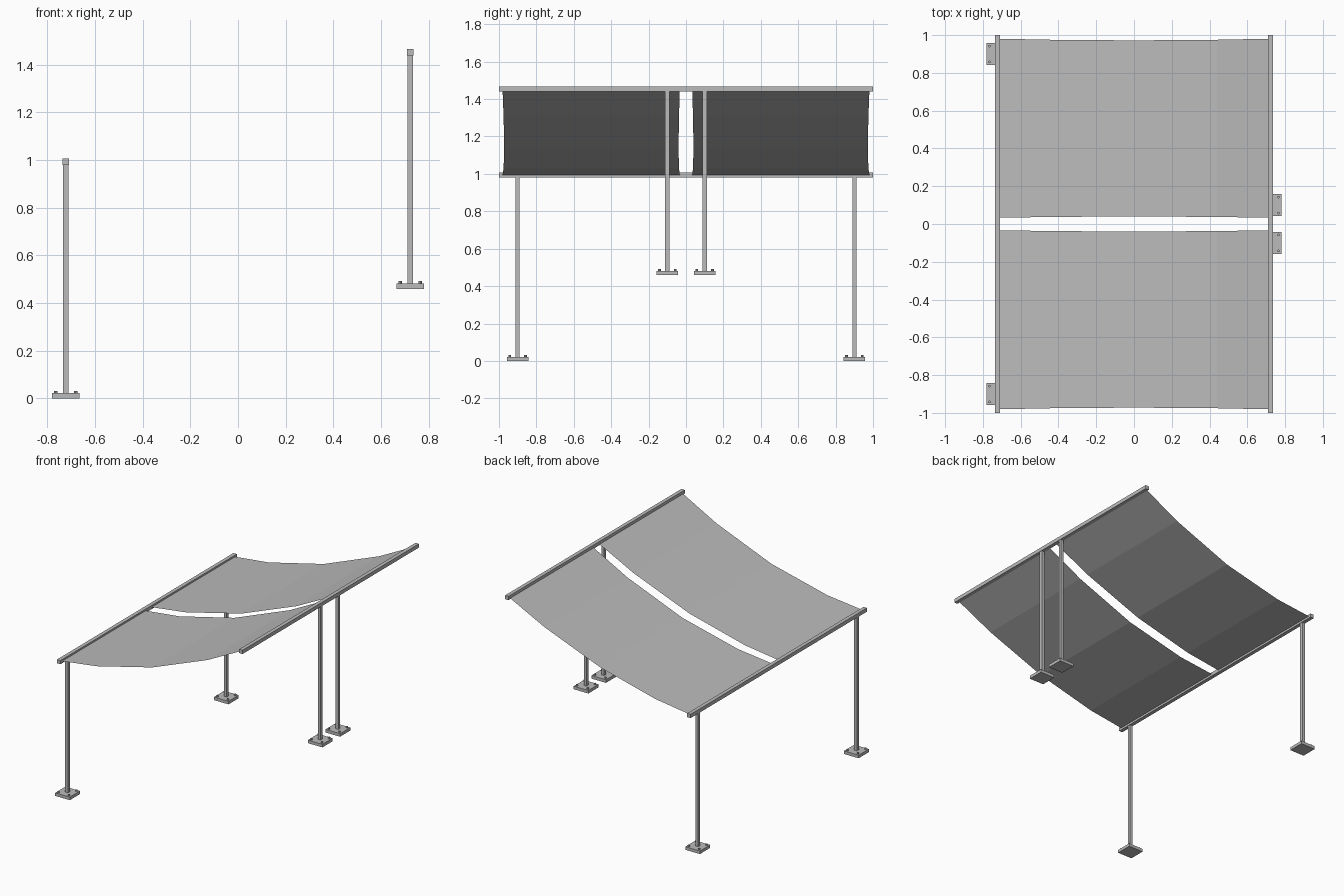
import bpy
import bmesh
from mathutils import Matrix, Vector

cube = bpy.data.objects.get("Cube")
if cube:
    bpy.data.objects.remove(cube, do_unlink=True)

grey = bpy.data.materials.new("light_grey")
grey.use_nodes = True
COLOUR = (0.5, 0.5, 0.5, 1.0)
grey.diffuse_color = COLOUR
grey.node_tree.nodes["Principled BSDF"].inputs["Base Color"].default_value = COLOUR


def finish(name, bm):
    mesh = bpy.data.meshes.new(name)
    bm.to_mesh(mesh)
    bm.free()
    mesh.materials.append(grey)
    obj = bpy.data.objects.new(name, mesh)
    bpy.context.scene.collection.objects.link(obj)
    return obj


def box(name, low, high):
    low, high = Vector(low), Vector(high)
    bm = bmesh.new()
    place = Matrix.Translation((low + high) / 2) @ Matrix.Diagonal((*(high - low), 1))
    bmesh.ops.create_cube(bm, size=1, matrix=place)
    return finish(name, bm)


FRAME_X = 0.723      # beam and post centre lines
BEAM = 0.0135        # half thicknesses
POST = 0.011
PLATE = 0.058
PLATE_TOP = 0.022
BEAM_LOW, BEAM_HIGH = 0.98, 1.007
RISE = 0.46          # height of the raised side


def bolts(name, x, y, z):
    bm = bmesh.new()
    for dx in (-0.042, 0.042):
        for dy in (-0.042, 0.042):
            bmesh.ops.create_cone(bm, cap_ends=True, segments=8, radius1=0.007, radius2=0.007,
                                  depth=0.01, matrix=Matrix.Translation((x + dx, y + dy, z + 0.005)))
    finish(name, bm)


def support(side, x, base, post_y):
    # Long beam carried by two posts on bolted plates
    box(side + "_beam", (x - BEAM, -1, base + BEAM_LOW), (x + BEAM, 1, base + BEAM_HIGH))
    for end, y in (("front", -post_y), ("back", post_y)):
        name = side + "_" + end
        box(name + "_post", (x - POST, y - POST, base + PLATE_TOP), (x + POST, y + POST, base + BEAM_LOW))
        box(name + "_base_plate", (x - PLATE, y - PLATE, base), (x + PLATE, y + PLATE, base + PLATE_TOP))
        bolts(name + "_bolts", x, y, base + PLATE_TOP)


support("low", -FRAME_X, 0, 0.9)
support("high", FRAME_X, RISE, 0.1)


def canopy(name, side):
    # Sagging fabric sheet with edges pinched towards its middle
    bm = bmesh.new()
    rows = []
    for x in (-FRAME_X, -0.44, 0, 0.44, FRAME_X):
        bow = 1 - (x / FRAME_X) ** 2
        z = 0.993 + RISE * (x + FRAME_X) / (2 * FRAME_X) - 0.087 * bow
        inner, outer = 0.033 + 0.007 * bow, 0.981 - 0.009 * bow
        ys = sorted((side * inner, side * outer))
        rows.append([bm.verts.new((x, y, z)) for y in ys])
    for a, b in zip(rows, rows[1:]):
        bm.faces.new((a[0], b[0], b[1], a[1]))
    finish(name, bm)


canopy("front_canopy", -1)
canopy("back_canopy", 1)
